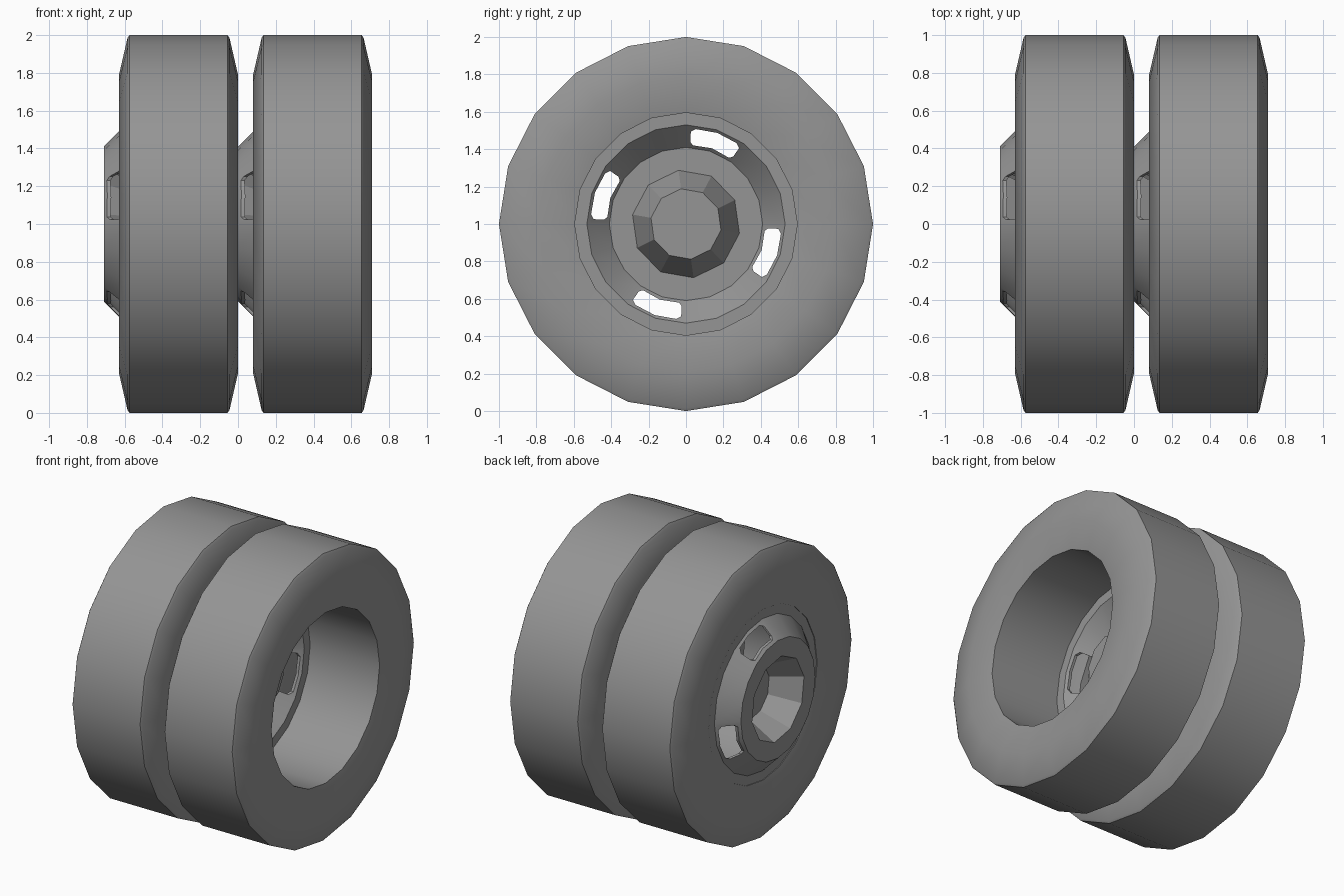
import bpy, bmesh
from math import sin, cos, radians, pi
from mathutils import Vector

if "Cube" in bpy.data.objects:
    bpy.data.objects.remove(bpy.data.objects["Cube"], do_unlink=True)

grey = bpy.data.materials.new("wheel_grey")
grey.use_nodes = True
grey.diffuse_color = (0.3, 0.3, 0.3, 1)
grey.node_tree.nodes["Principled BSDF"].inputs["Base Color"].default_value = (0.3, 0.3, 0.3, 1)

SIDES, HUB_SIDES = 20, 10
PITCH = 0.71          # distance between the two wheels
OUTER = -0.71         # outermost plane of the first wheel


def ring(bm, x, r, n, phase=0.0):
    """Circle of vertices around the axle."""
    return [bm.verts.new((x, r * cos(phase + 2 * pi * i / n), 1 + r * sin(phase + 2 * pi * i / n)))
            for i in range(n)]


def skin(bm, a, b):
    """Quad strip between two rings of equal count."""
    n = len(a)
    for i in range(n):
        bm.faces.new((a[i], a[(i + 1) % n], b[(i + 1) % n], b[i]))


def finish(bm, name):
    bmesh.ops.recalc_face_normals(bm, faces=bm.faces)
    mesh = bpy.data.meshes.new(name)
    bm.to_mesh(mesh)
    bm.free()
    mesh.materials.append(grey)
    obj = bpy.data.objects.new(name, mesh)
    bpy.context.collection.objects.link(obj)
    return obj


def smooth(obj):
    bpy.ops.object.select_all(action='DESELECT')
    obj.select_set(True)
    bpy.context.view_layer.objects.active = obj
    bpy.ops.object.shade_smooth_by_angle(angle=radians(30))


def make_tyre(name, dx):
    # Symmetric closed section: bore, dished sidewall, shoulder, tread
    half = [(0.28, 0.595), (0.315, 0.79), (0.27, 0.985), (0.26, 1.0)]
    mid = OUTER + 0.395 + dx
    section = [(mid - x, r) for x, r in half] + [(mid + x, r) for x, r in reversed(half)]
    bm = bmesh.new()
    rings = [ring(bm, x, r, SIDES) for x, r in section]
    for a, b in zip(rings, rings[1:] + rings[:1]):
        skin(bm, a, b)
    smooth(finish(bm, name))


def make_slot_cutter(name, dx):
    # Four curved slots with clipped corners, extruded along the axle
    outline = [(-16, .44), (-14, .422), (0, .428), (14, .422), (16, .44),
               (16, .495), (13, .51), (0, .515), (-13, .51), (-16, .495)]
    bm = bmesh.new()
    for k in range(4):
        pts = [(radians(71 + 90 * k + a), r) for a, r in outline]
        face = bm.faces.new([bm.verts.new((OUTER - 0.1 + dx, r * cos(a), 1 + r * sin(a))) for a, r in pts])
        out = bmesh.ops.extrude_face_region(bm, geom=[face])
        bmesh.ops.translate(bm, vec=(0.4, 0, 0),
                            verts=[g for g in out["geom"] if isinstance(g, bmesh.types.BMVert)])
    return finish(bm, name)


def make_rim(name, dx):
    # Outer flange, slotted cone, flat face and recessed ten-sided hub
    x0 = OUTER + dx
    bm = bmesh.new()
    layers = []
    for thick in (0.0, 0.02):
        flange = ring(bm, x0 + 0.12 + thick, 0.597, SIDES)
        cone = ring(bm, x0 + 0.12 + thick, 0.53, SIDES)
        face = ring(bm, x0 + thick, 0.41, SIDES)
        phase = radians(-10)
        hub = ring(bm, x0 + thick, 0.29, HUB_SIDES, phase)
        cap = ring(bm, x0 + 0.2 + thick, 0.19, HUB_SIDES, phase)
        skin(bm, flange, cone)
        skin(bm, cone, face)
        for i in range(HUB_SIDES):
            # two face-ring edges fan onto each hub edge
            j, f = (i + 1) % HUB_SIDES, 2 * i
            a, b, c = face[f], face[f + 1], face[(f + 2) % SIDES]
            bm.faces.new((a, b, hub[i]))
            bm.faces.new((b, hub[j], hub[i]))
            bm.faces.new((b, c, hub[j]))
        skin(bm, hub, cap)
        bm.faces.new(cap)
        layers.append(flange)
    skin(bm, *layers)
    rim = finish(bm, name)

    cutter = make_slot_cutter(name + "_slot_cutter", dx)
    mod = rim.modifiers.new("slots", 'BOOLEAN')
    mod.operation, mod.solver, mod.object = 'DIFFERENCE', 'EXACT', cutter
    bpy.context.view_layer.objects.active = rim
    bpy.ops.object.modifier_apply(modifier=mod.name)
    bpy.data.objects.remove(cutter, do_unlink=True)
    smooth(rim)


for side, dx in (("right", 0.0), ("left", PITCH)):
    make_tyre(side + "_tyre", dx)
    make_rim(side + "_rim", dx)
